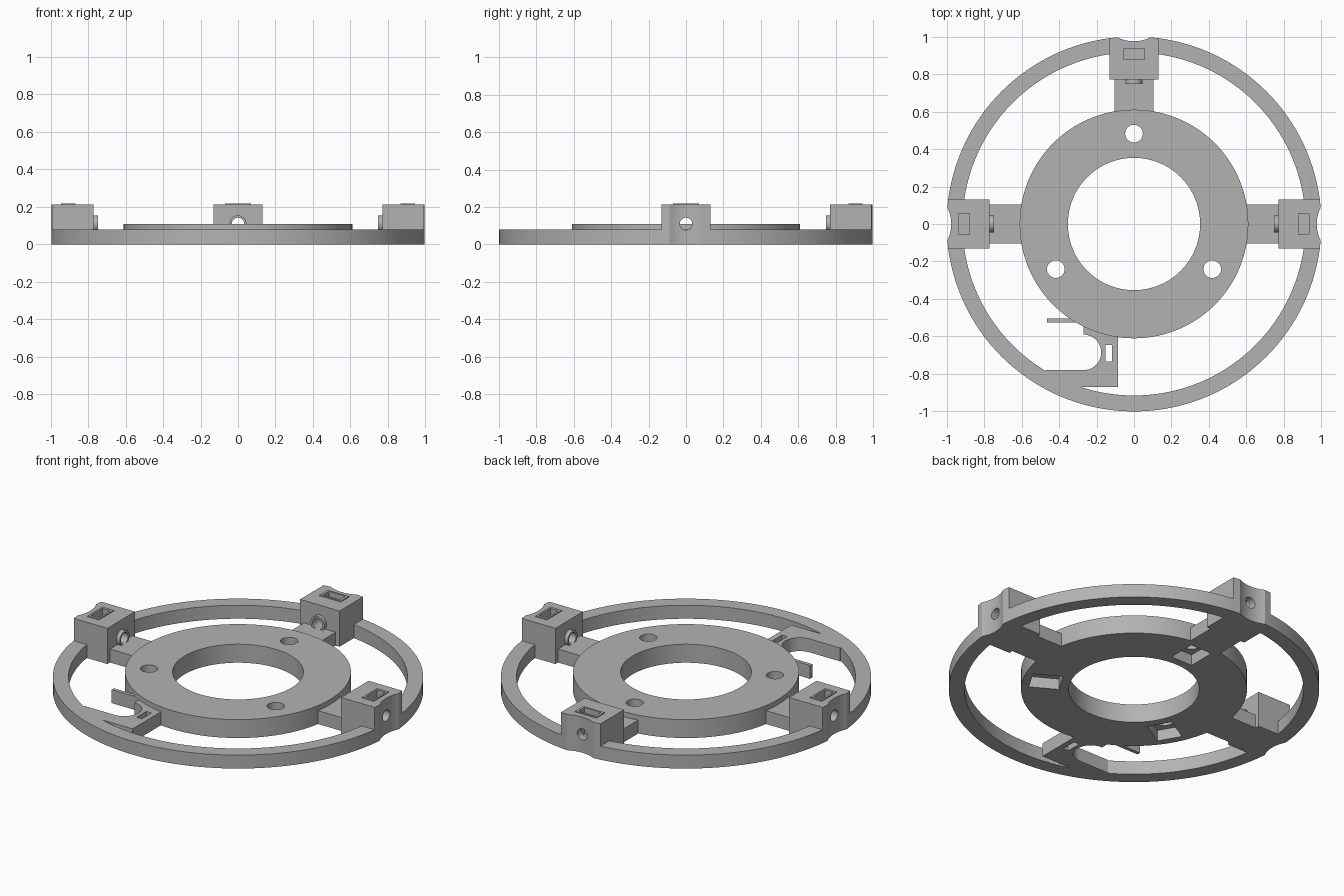
import bpy, bmesh
from math import radians, sin, cos, pi
from mathutils import Matrix, Vector

cube = bpy.data.objects.get("Cube")
if cube:
    bpy.data.objects.remove(cube, do_unlink=True)

grey = bpy.data.materials.new("light grey plastic")
grey.use_nodes = True
grey.diffuse_color = (0.45, 0.45, 0.45, 1)
grey.node_tree.nodes["Principled BSDF"].inputs["Base Color"].default_value = (0.45, 0.45, 0.45, 1)


def make(name, bm, angle=0):
    bmesh.ops.recalc_face_normals(bm, faces=bm.faces)
    bm.transform(Matrix.Rotation(radians(angle), 4, "Z"))
    mesh = bpy.data.meshes.new(name)
    bm.to_mesh(mesh)
    bm.free()
    mesh.materials.append(grey)
    obj = bpy.data.objects.new(name, mesh)
    bpy.context.collection.objects.link(obj)
    return obj


def box(name, x, y, z, angle=0):
    bm = bmesh.new()
    bmesh.ops.create_cube(bm, size=1)
    for v in bm.verts:
        v.co = Vector([r[0] if c < 0 else r[1] for c, r in zip(v.co, (x, y, z))])
    return make(name, bm, angle)


def cylinder(name, radius, depth, centre, along_x=False, angle=0, sides=48):
    bm = bmesh.new()
    bmesh.ops.create_cone(bm, cap_ends=True, segments=sides, radius1=radius,
                          radius2=radius, depth=depth)
    if along_x:
        bm.transform(Matrix.Rotation(pi / 2, 4, "Y"))
    bm.transform(Matrix.Translation(centre))
    return make(name, bm, angle)


def prism(name, outline, z0, z1):
    bm = bmesh.new()
    face = bm.faces.new([bm.verts.new((x, y, z0)) for x, y in outline])
    new = bmesh.ops.extrude_face_region(bm, geom=[face])["geom"]
    verts = [g for g in new if isinstance(g, bmesh.types.BMVert)]
    bmesh.ops.translate(bm, verts=verts, vec=(0, 0, z1 - z0))
    return make(name, bm)


def combine(target, tools, operation="DIFFERENCE"):
    """Apply booleans to the target, leaving the tools in place."""
    for tool in tools:
        mod = target.modifiers.new("cut", "BOOLEAN")
        mod.operation, mod.solver, mod.object = operation, "EXACT", tool
    graph = bpy.context.evaluated_depsgraph_get()
    mesh = bpy.data.meshes.new_from_object(target.evaluated_get(graph))
    target.modifiers.clear()
    target.data = mesh


def discard(tools):
    for tool in tools:
        bpy.data.objects.remove(tool, do_unlink=True)


parts = []
RIM = 0.08      # height of the rim and arms
DISC = 0.11     # height of the central disc

# Outer rim
rim = cylinder("outer_ring", 1, RIM, (0, 0, RIM / 2), sides=144)
core = cylinder("rim_cutter", 0.915, 1, (0, 0, 0), sides=144)
combine(rim, [core])
discard([core])
parts.append(rim)

# Central disc with three screw holes and the pockets beneath them
disc = cylinder("central_disc", 0.61, DISC, (0, 0, DISC / 2), sides=128)
tools = [cylinder("bore_cutter", 0.353, 1, (0, 0, 0), sides=96)]
for a in (90, 210, 330):
    tools.append(cylinder("screw_cutter", 0.047, 1, (0.482, 0, 0), angle=a))
    tools.append(box("pocket_cutter", (0.4, 0.565), (-0.07, 0.07), (-0.1, 0.065), a))
combine(disc, tools)
discard(tools)
parts.append(disc)

# Arms and motor blocks on three sides
envelope = cylinder("block_envelope", 1, 2, (0, 0, 0), sides=144)
for side, a in (("left", 0), ("back", 90), ("right", 180)):
    arm = box(side + "_arm", (0.58, 0.79), (-0.105, 0.105), (0, RIM), a)
    block = box(side + "_block", (0.77, 1.05), (-0.13, 0.13), (0, 0.213), a)
    combine(block, [envelope], "INTERSECT")
    collar = cylinder(side + "_collar", 0.045, 0.05, (0.773, 0, DISC), True, a)
    frame = box(side + "_slot_frame", (0.868, 0.944), (-0.07, 0.07), (0.2, 0.219), a)
    tools = [cylinder("groove_cutter", 0.195, 2, (1.17, 0, 0), angle=a, sides=96),
             cylinder("axle_cutter", 0.033, 0.6, (0.9, 0, DISC), True, a),
             box("slot_cutter", (0.879, 0.933), (-0.055, 0.055), (0.06, 0.4), a)]
    for part in (block, collar, frame, rim):
        combine(part, tools)
    discard(tools)
    parts += [arm, block, collar, frame]
discard([envelope])

# Front bracket with a rounded cradle and a through slot
arc = [(-0.27 + 0.095 * cos(t), -0.685 + 0.095 * sin(t))
       for t in (-pi / 2 + pi * i / 24 for i in range(25))]
bracket = prism("front_bracket", [(-0.085, -0.59), (-0.085, -0.87), (-0.28, -0.87),
                (-0.3, -0.9), (-0.47, -0.82), (-0.47, -0.78)] + arc + [(-0.27, -0.53)], 0, RIM)
slot = box("slot_cutter", (-0.153, -0.118), (-0.735, -0.645), (-1, 1))
combine(bracket, [slot])
discard([slot])
parts.append(bracket)

# Thin guide bar beside the cradle
parts.append(box("guide_bar", (-0.465, -0.28), (-0.525, -0.504), (0, RIM)))

# Smooth the curved walls, keep the edges crisp
bpy.ops.object.select_all(action="DESELECT")
for part in parts:
    part.select_set(True)
bpy.context.view_layer.objects.active = rim
bpy.ops.object.shade_smooth_by_angle(angle=radians(30))
